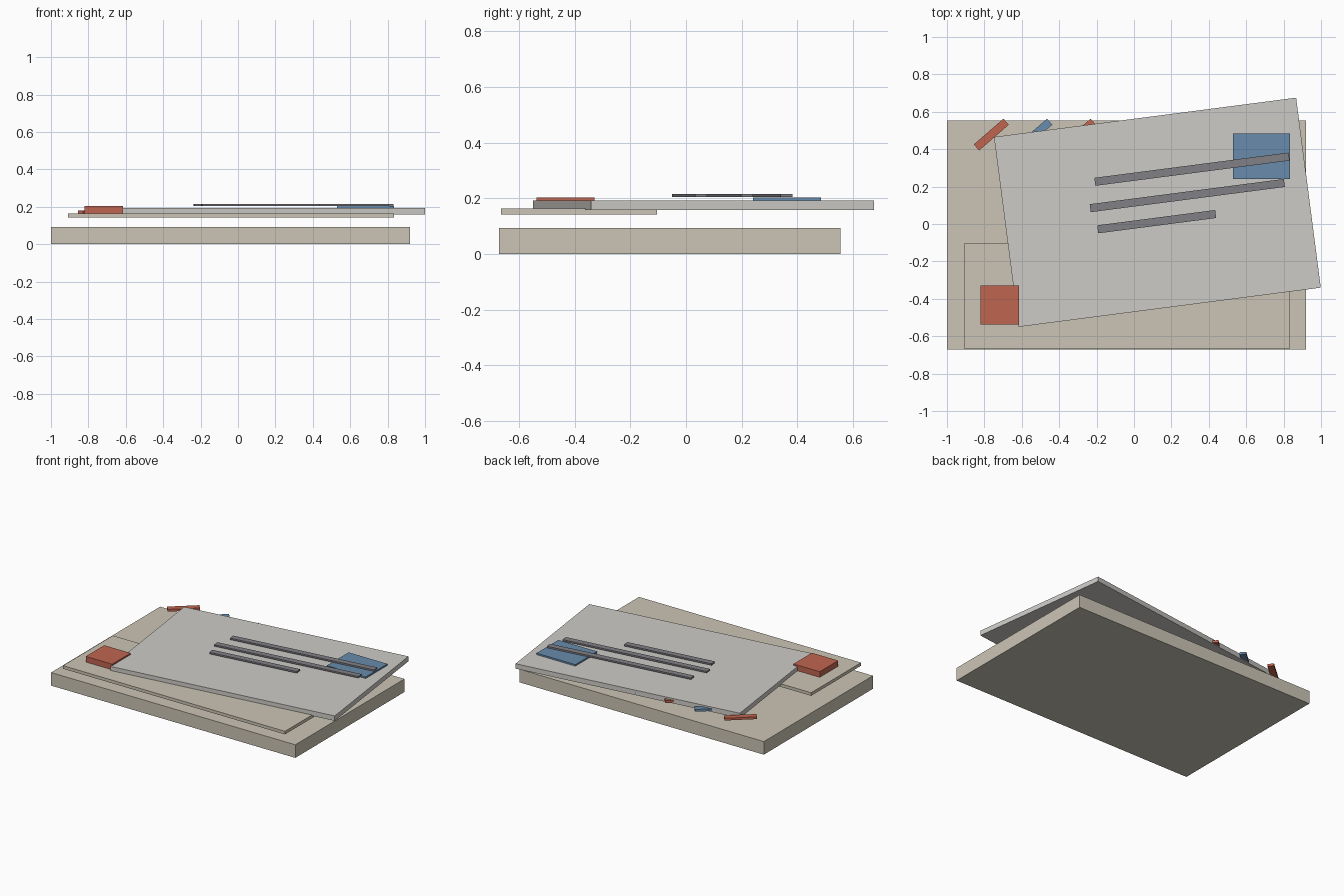
import bpy, math

if "Cube" in bpy.data.objects:
    bpy.data.objects.remove(bpy.data.objects["Cube"])


def material(name, rgb):
    m = bpy.data.materials.new(name)
    m.diffuse_color = (*rgb, 1)
    m.use_nodes = True
    m.node_tree.nodes["Principled BSDF"].inputs["Base Color"].default_value = m.diffuse_color
    return m


CREAM = material("cream", (0.60, 0.56, 0.46))
PAPER = material("paper", (0.61, 0.60, 0.57))
RED = material("red", (0.53, 0.13, 0.08))
BLUE = material("blue", (0.14, 0.26, 0.41))
INK = material("ink", (0.22, 0.22, 0.24))


def slab(name, cx, cy, length, width, z0, z1, mat, angle=0.0):
    """Flat box given by centre, footprint, height range and turn in degrees."""
    bpy.ops.mesh.primitive_cube_add(size=1, location=(cx, cy, (z0 + z1) / 2),
                                    rotation=(0, 0, math.radians(angle)))
    ob = bpy.context.object
    ob.name = name
    ob.scale = (length, width, z1 - z0)
    bpy.ops.object.transform_apply(location=False, rotation=False, scale=True)
    ob.data.materials.append(mat)
    return ob


TILT = 7.4

# Envelope body and its raised pocket panel
slab("envelope_body", -0.04, -0.058, 1.92, 1.225, 0, 0.093, CREAM)
slab("envelope_pocket", -0.0375, -0.385, 1.745, 0.56, 0.142, 0.164, CREAM)

# Tilted letter sheet
slab("letter_sheet", 0.125, 0.0625, 1.629, 1.024, 0.158, 0.193, PAPER, TILT)

# Writing lines hovering just above the sheet
for i, (x, y, length) in enumerate([(0.31, 0.293, 1.047), (0.285, 0.152, 1.047),
                                    (0.1215, 0.0125, 0.636)]):
    slab(f"writing_line_{i + 1}", x, y, length, 0.043, 0.205, 0.216, INK, TILT)

# Square seal and postage stamp
slab("seal", -0.7175, -0.4325, 0.207, 0.207, 0.164, 0.204, RED)
slab("stamp", 0.6825, 0.3625, 0.305, 0.245, 0.187, 0.204, BLUE)

# Slanted border stripes along the back edge, alternating colours
for i in range(7):
    slab(f"border_stripe_{i + 1}", -0.763 + 0.233 * i, 0.478, 0.21, 0.043,
         0.165, 0.181, BLUE if i % 2 else RED, 41)
